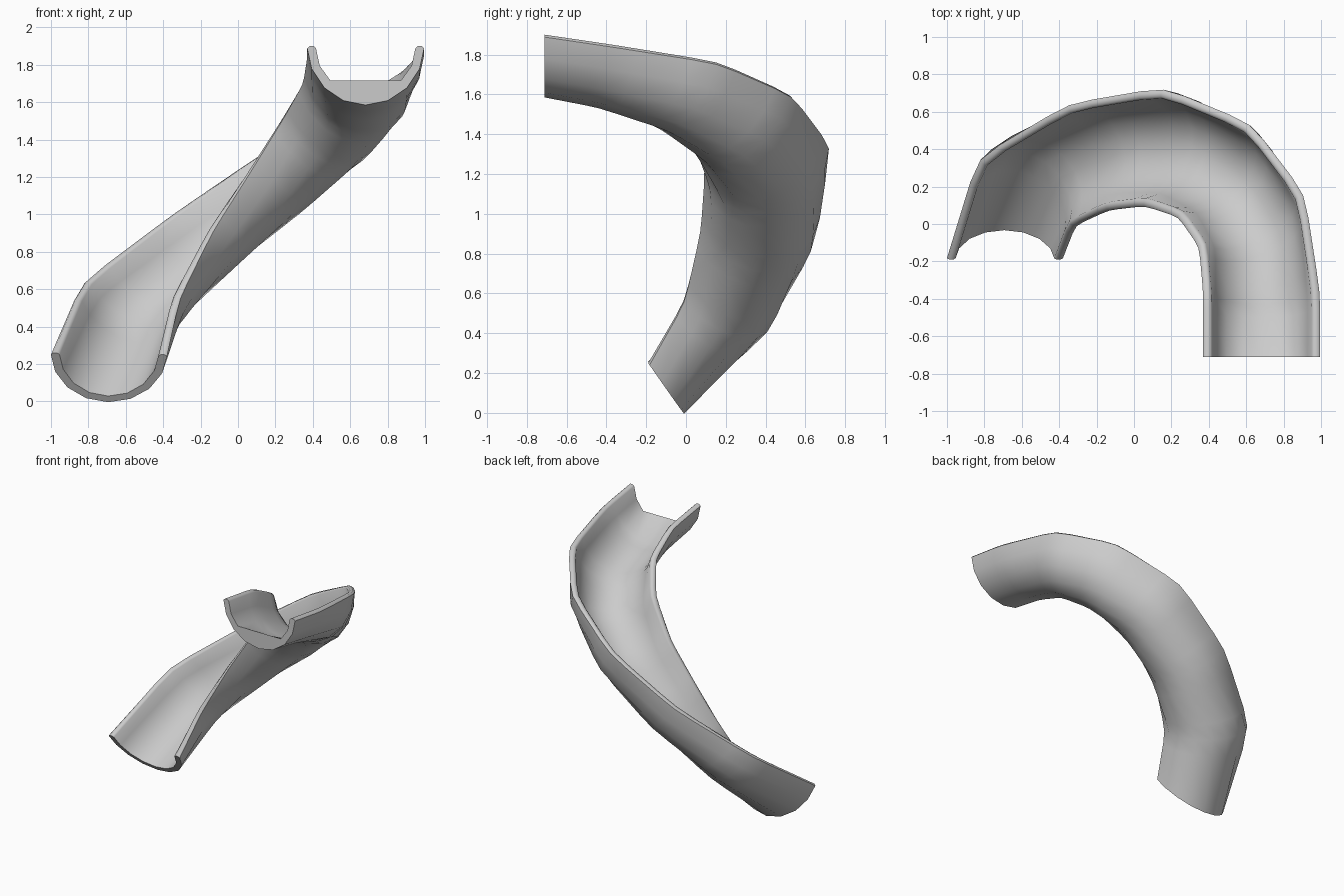
import bpy, math
from mathutils import Vector as V

if "Cube" in bpy.data.objects:
    bpy.data.objects.remove(bpy.data.objects["Cube"])

# Stations along the chute: outer rim, inner rim, depth
stations = [
    ((-1.00, -0.19, 0.26), (-0.38, -0.19, 0.25), 0.315),
    ((-0.84, 0.345, 0.64), (-0.315, -0.015, 0.56), 0.32),
    ((-0.355, 0.64, 1.00), (-0.14, 0.07, 0.92), 0.34),
    ((0.15, 0.73, 1.34), (0.05, 0.095, 1.22), 0.36),
    ((0.62, 0.54, 1.60), (0.23, 0.04, 1.51), 0.37),
    ((0.91, 0.165, 1.765), (0.345, -0.12, 1.71), 0.35),
    ((0.995, -0.37, 1.85), (0.37, -0.37, 1.85), 0.325),
    ((0.995, -0.71, 1.90), (0.37, -0.71, 1.90), 0.315),
]
pairs = [(V(a), V(b)) for a, b, d in stations]
mids = [(a + b) / 2 for a, b in pairs]

# Each frame holds outer rim, inner rim and the upward depth vector
frames = []
for i, (a, b) in enumerate(pairs):
    if i == 0:
        t = V((0, 0.82, 0.57))
    elif i == len(pairs) - 1:
        t = V((0, -1, 0))
    else:
        t = mids[i + 1] - mids[i - 1]
    frames.append((a, b, t.cross(a - b).normalized() * stations[i][2]))

# Soften the corners between stations
def mix(p, q, f):
    return tuple(x.lerp(y, f) for x, y in zip(p, q))

path = [frames[0]]
for p, c, n in zip(frames, frames[1:], frames[2:]):
    path += [mix(c, p, 0.24), mix(mix(c, p, 0.09), mix(c, n, 0.09), 0.5), mix(c, n, 0.24)]
path.append(frames[-1])

# Closed half-pipe profile (sideways, upward) for a given depth, with softened lips
T, N = 0.05, 8
arc = [math.pi * k / N for k in range(N + 1)]
k = 0.85
def profile(r):
    outer = [(math.cos(a), -r * math.sin(a)) for a in arc]
    outer[0], outer[-1] = (1, -0.012), (-1, -0.012)
    inner = [(-k * math.cos(a), -(r - T * 0.8) * math.sin(a)) for a in arc]
    inner[0], inner[-1] = (-k, -0.012), (k, -0.012)
    return outer + [(-0.96, 0), (-k - 0.04, 0)] + inner + [(k + 0.04, 0), (0.96, 0)]

m = 2 * N + 6
inner_ids = range(N + 3, 2 * N + 4)
verts, faces = [], []
for s, (a, b, up) in enumerate(path):
    c, side, depth = (a + b) / 2, (a - b) / 2, up.length
    up = up.normalized()
    for j, (u, w) in enumerate(profile(depth)):
        # Flat floor at the upper entrance
        if s == len(path) - 1 and j in inner_ids:
            w = max(w, -0.185)
        verts.append(c + side * u + up * w)
for s in range(len(path) - 1):
    for j in range(m):
        q = (j + 1) % m
        faces.append((s * m + j, s * m + q, (s + 1) * m + q, (s + 1) * m + j))
faces += [tuple(reversed(range(m))), tuple(range((len(path) - 1) * m, len(path) * m))]

mesh = bpy.data.meshes.new("slide_chute")
mesh.from_pydata(verts, [], faces)
chute = bpy.data.objects.new("slide_chute", mesh)
bpy.context.collection.objects.link(chute)
bpy.context.view_layer.objects.active = chute
chute.select_set(True)
bpy.ops.object.mode_set(mode='EDIT')
bpy.ops.mesh.select_all(action='SELECT')
bpy.ops.mesh.normals_make_consistent(inside=False)
bpy.ops.object.mode_set(mode='OBJECT')
bpy.ops.object.shade_smooth_by_angle(angle=math.radians(50))
